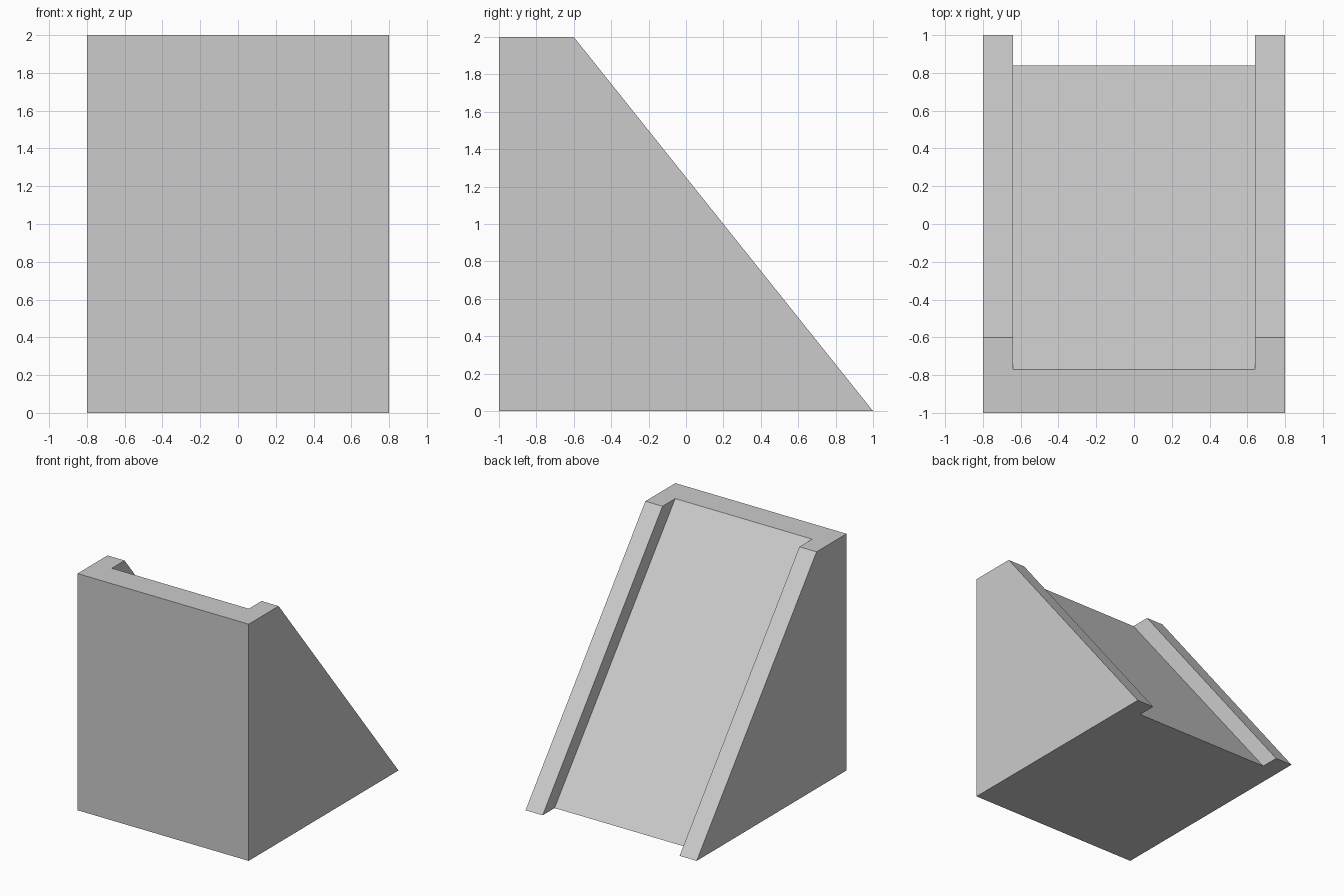
import bpy
import bmesh

cube = bpy.data.objects.get("Cube")
if cube:
    bpy.data.objects.remove(cube, do_unlink=True)

HALF_WIDTH, HALF_CHANNEL = 0.8, 0.64
FRONT, HEIGHT = -1.0, 2.0
RAIL_TOP, CHANNEL_TOP, CHANNEL_BOTTOM, RAIL_BOTTOM = -0.6, -0.77, 0.84, 1.0

grey = bpy.data.materials.new("plain grey")
grey.use_nodes = True
colour = (0.6, 0.6, 0.6, 1)
grey.diffuse_color = colour
grey.node_tree.nodes["Principled BSDF"].inputs["Base Color"].default_value = colour


def outline(bm, z, rail, channel):
    """Plan of the wedge at one height: a block with a channel in its back."""
    half = [(HALF_WIDTH, FRONT), (HALF_WIDTH, rail),
            (HALF_CHANNEL, rail), (HALF_CHANNEL, channel)]
    points = half + [(-x, y) for x, y in reversed(half)]
    return [bm.verts.new((x, y, z)) for x, y in points]


# Wedge with a sloping, channelled back, lofted between two plans
bm = bmesh.new()
bottom = outline(bm, 0, RAIL_BOTTOM, CHANNEL_BOTTOM)
top = outline(bm, HEIGHT, RAIL_TOP, CHANNEL_TOP)
bm.faces.new(list(reversed(bottom)))
bm.faces.new(top)
for i in range(len(top)):
    j = (i + 1) % len(top)
    bm.faces.new((bottom[i], bottom[j], top[j], top[i]))
bmesh.ops.recalc_face_normals(bm, faces=bm.faces[:])

mesh = bpy.data.meshes.new("channelled_wedge")
bm.to_mesh(mesh)
bm.free()
mesh.materials.append(grey)
wedge = bpy.data.objects.new("channelled_wedge", mesh)
bpy.context.collection.objects.link(wedge)
